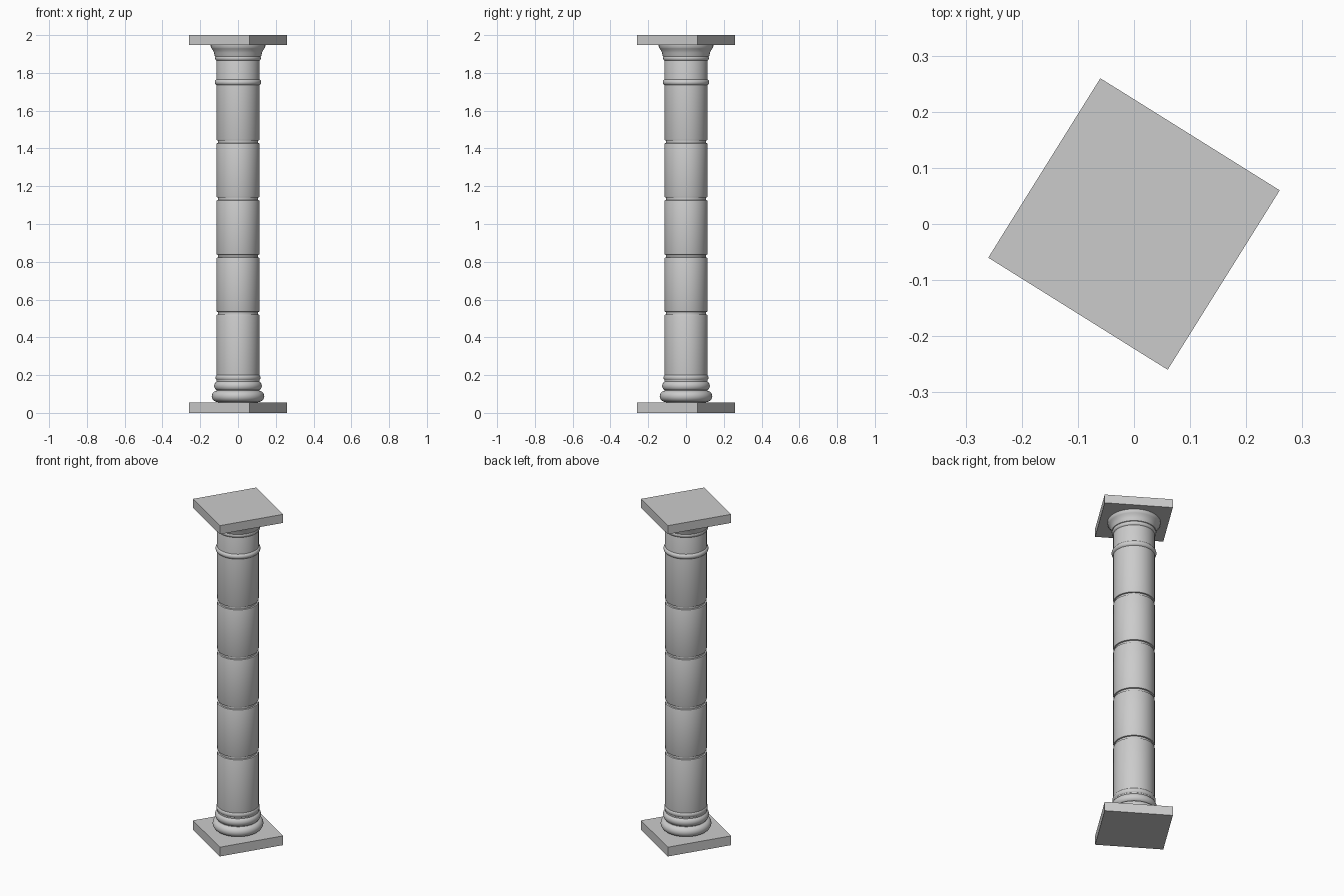
import bpy, bmesh
from math import pi, sin, cos, radians

if "Cube" in bpy.data.objects:
    bpy.data.objects.remove(bpy.data.objects["Cube"])

SEG = 64
R = 0.114  # shaft radius


def finish(name, bm, smooth=True):
    bmesh.ops.recalc_face_normals(bm, faces=bm.faces)
    me = bpy.data.meshes.new(name)
    bm.to_mesh(me)
    bm.free()
    ob = bpy.data.objects.new(name, me)
    bpy.context.collection.objects.link(ob)
    if smooth:
        bpy.ops.object.select_all(action='DESELECT')
        ob.select_set(True)
        bpy.context.view_layer.objects.active = ob
        bpy.ops.object.shade_smooth_by_angle(angle=radians(35))
    return ob


def lathe(name, profile):
    """Turn (radius, z) points around the z axis and cap both ends."""
    bm = bmesh.new()
    rings = [[bm.verts.new((r * cos(2 * pi * i / SEG), r * sin(2 * pi * i / SEG), z))
              for i in range(SEG)] for r, z in profile]
    for a, b in zip(rings, rings[1:]):
        for i in range(SEG):
            j = (i + 1) % SEG
            bm.faces.new((a[i], a[j], b[j], b[i]))
    bm.faces.new(rings[0][::-1])
    bm.faces.new(rings[-1])
    return finish(name, bm)


def roll(name, radius, z, half, bulge):
    """Half-round moulding whose outermost radius is `radius`."""
    n = 12
    lathe(name, [(radius - bulge + bulge * cos(t), z + half * sin(t))
                 for t in (-pi / 2 + pi * k / n for k in range(n + 1))])


def slab(name, z0, z1):
    bm = bmesh.new()
    bmesh.ops.create_cube(bm, size=1)
    ob = finish(name, bm, smooth=False)
    ob.scale = (0.377, 0.377, z1 - z0)
    ob.location.z = (z0 + z1) / 2
    ob.rotation_euler.z = radians(-32)


# square slabs, turned on plan
slab("plinth", 0.0, 0.056)
slab("abacus", 1.948, 2.0)

# base mouldings
roll("base_lower_roll", 0.139, 0.088, 0.030, 0.030)
roll("base_upper_roll", 0.126, 0.143, 0.027, 0.026)
roll("base_fillet", 0.119, 0.187, 0.018, 0.016)

# shaft drums with rounded rims, separated by narrow recessed joints
joints = [0.528, 0.830, 1.133, 1.435]
levels = [0.056] + joints + [1.89]
lathe("shaft_core", [(R - 0.009, 0.05), (R - 0.009, 1.93)])
for k, (a, b) in enumerate(zip(levels, levels[1:])):
    z0, z1 = a + 0.006, b - 0.006
    lathe(f"drum_{k + 1}", [(R - 0.008, z0), (R - 0.002, z0 + 0.002), (R, z0 + 0.008),
                            (R, z1 - 0.008), (R - 0.002, z1 - 0.002), (R - 0.008, z1)])

# neck ring and capital
roll("neck_ring", 0.123, 1.750, 0.017, 0.017)
roll("capital_ring", 0.121, 1.878, 0.014, 0.012)
lathe("capital_bell", [(0.113, 1.884), (0.122, 1.888), (0.124, 1.893), (0.127, 1.906),
                       (0.132, 1.918), (0.139, 1.928), (0.144, 1.935), (0.145, 1.949)])
